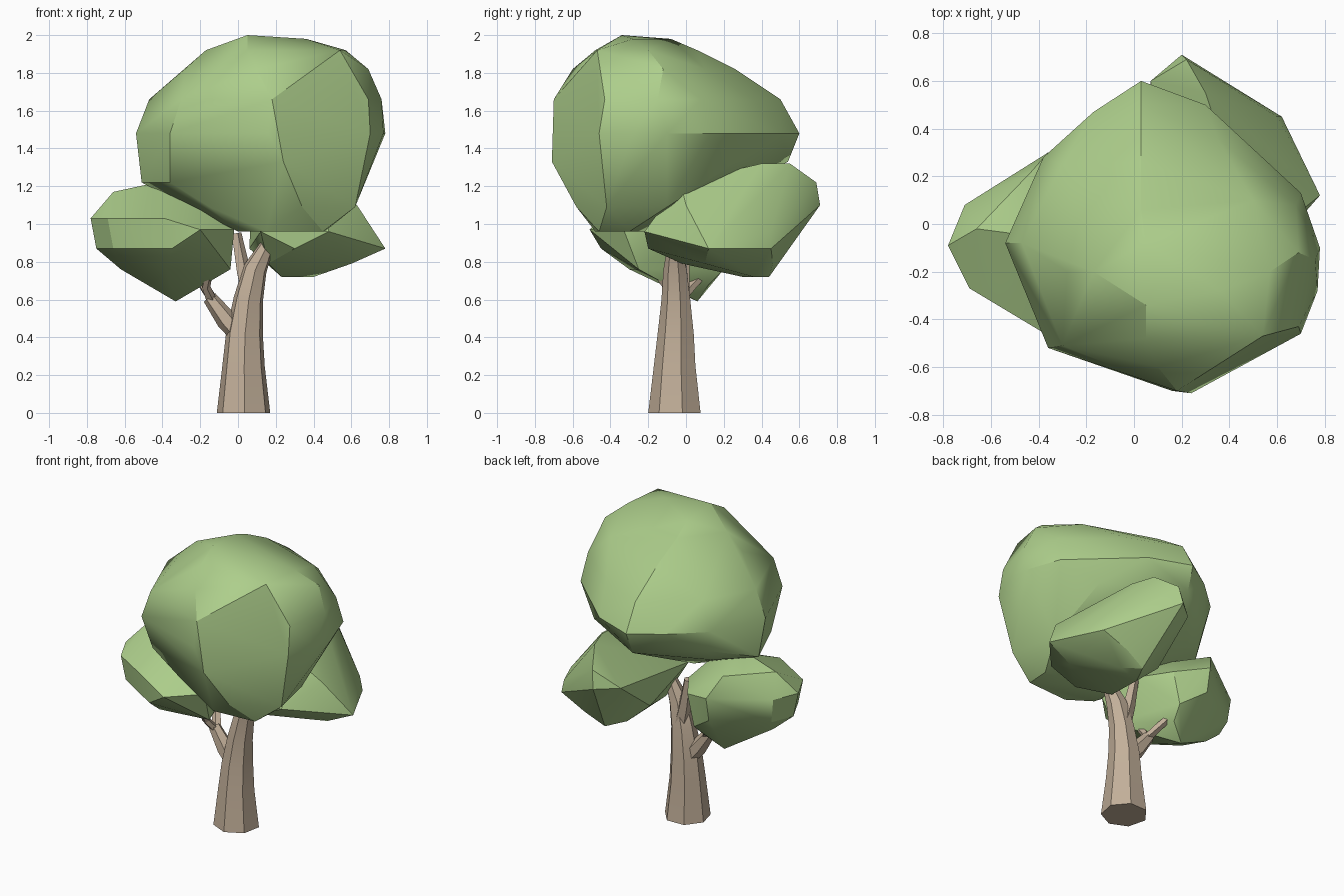
import bpy, bmesh, math
from mathutils import Vector


def material(name, rgb):
    m = bpy.data.materials.new(name)
    m.diffuse_color = (*rgb, 1)
    return m


LEAF = material("leaf_green", (0.42, 0.62, 0.26))
BARK = material("bark", (0.54, 0.43, 0.32))


def finish(bm, name, mat, angle):
    bmesh.ops.recalc_face_normals(bm, faces=bm.faces)
    me = bpy.data.meshes.new(name)
    bm.to_mesh(me)
    bm.free()
    me.materials.append(mat)
    ob = bpy.data.objects.new(name, me)
    bpy.context.collection.objects.link(ob)
    bpy.ops.object.select_all(action='DESELECT')
    ob.select_set(True)
    bpy.context.view_layer.objects.active = ob
    bpy.ops.object.shade_smooth_by_angle(angle=math.radians(angle))
    return ob


def clump(name, sections):
    """Faceted foliage: convex skin around horizontal cross-sections."""
    bm = bmesh.new()
    for z, outline in sections:
        for x, y in outline:
            bm.verts.new((x, y, z))
    bmesh.ops.convex_hull(bm, input=bm.verts)
    bmesh.ops.delete(bm, geom=[v for v in bm.verts if not v.link_faces], context='VERTS')
    return finish(bm, name, LEAF, 28)


def limb(name, path, sides, turn=0.0):
    """Tapered low-poly limb through (x, y, z, radius) stations."""
    bm = bmesh.new()
    rings = []
    for i, (x, y, z, r) in enumerate(path):
        a, b = Vector(path[max(i - 1, 0)][:3]), Vector(path[min(i + 1, len(path) - 1)][:3])
        axis = (b - a).normalized() if i else Vector((0, 0, 1))
        q = Vector((0, 0, 1)).rotation_difference(axis)
        ring = []
        for k in range(sides):
            t = turn + 2 * math.pi * k / sides
            ring.append(bm.verts.new(Vector((x, y, z)) + q @ Vector((r * math.cos(t), r * math.sin(t), 0))))
        rings.append(ring)
    for lo, hi in zip(rings, rings[1:]):
        for k in range(sides):
            j = (k + 1) % sides
            bm.faces.new((lo[k], lo[j], hi[j], hi[k]))
    bm.faces.new(rings[0][::-1])
    bm.faces.new(rings[-1])
    return finish(bm, name, BARK, 25)


# Large upper crown, undercut towards the back
clump("main_crown", [
    (0.96, [(0.0, -0.38), (0.15, -0.48), (0.45, -0.46), (0.46, -0.3), (0.08, -0.2)]),
    (1.09, [(0.34, -0.58), (0.62, -0.42), (-0.15, -0.42), (0.55, -0.1)]),
    (1.22, [(-0.51, -0.05), (-0.3, 0.15), (-0.36, -0.4)]),
    (1.33, [(0.24, -0.71), (0.02, 0.54), (0.5, 0.27), (-0.35, 0.25), (0.7, -0.25)]),
    (1.48, [(0.78, -0.1), (0.77, -0.28), (0.7, -0.46), (0.16, -0.7), (-0.36, -0.52),
            (-0.54, -0.08), (-0.38, 0.28), (-0.17, 0.47), (0.03, 0.6), (0.3, 0.5), (0.7, 0.13)]),
    (1.66, [(0.76, -0.15), (0.69, -0.43), (0.18, -0.7), (-0.3, -0.51), (-0.47, -0.08),
            (-0.3, 0.25), (0.03, 0.5), (0.35, 0.36), (0.68, 0.08)]),
    (1.82, [(0.69, -0.12), (0.1, -0.6), (-0.28, -0.2), (0.03, 0.26), (0.5, 0.1)]),
    (1.92, [(0.54, -0.47), (0.05, -0.48), (-0.17, -0.2), (0.03, 0.06), (0.57, -0.2)]),
    (1.98, [(0.05, -0.08), (0.36, -0.28)]),
    (2.0, [(0.05, -0.34)]),
])

# Lower clump on the left
clump("left_clump", [
    (0.59, [(-0.33, 0.06)]),
    (0.68, [(-0.22, 0.12), (-0.45, -0.08)]),
    (0.76, [(-0.62, -0.05), (-0.38, -0.3), (-0.04, -0.25), (-0.2, 0.2)]),
    (0.87, [(-0.75, -0.08), (-0.66, -0.26), (-0.35, -0.45), (-0.36, 0.27), (-0.69, 0.07)]),
    (0.97, [(-0.02, -0.33), (-0.2, -0.51), (-0.02, 0.0), (-0.15, 0.2)]),
    (1.03, [(-0.78, -0.09), (-0.69, -0.27), (-0.39, -0.45), (-0.71, 0.08), (-0.36, 0.3)]),
    (1.17, [(-0.66, -0.02), (-0.43, 0.22), (-0.2, -0.1)]),
    (1.22, [(-0.43, -0.05)]),
])

# Lower clump on the right, rising to the back
clump("right_clump", [
    (0.72, [(0.4, 0.36), (0.23, 0.3), (0.3, 0.44)]),
    (0.79, [(0.16, -0.02), (0.6, 0.1), (0.44, 0.46)]),
    (0.87, [(0.78, 0.12), (0.62, 0.45), (0.3, -0.2), (0.06, 0.3)]),
    (0.96, [(0.12, -0.2), (0.48, -0.22), (0.6, 0.45)]),
    (1.1, [(0.63, 0.0), (0.2, 0.71), (0.07, 0.6)]),
    (1.22, [(0.22, 0.69), (0.45, -0.03)]),
    (1.32, [(0.3, 0.55), (0.35, 0.4)]),
])

# Trunk with its forked top
limb("trunk", [(0.03, -0.055, 0, 0.145), (0.03, -0.055, 0.25, 0.115), (0.035, -0.05, 0.42, 0.1),
               (0.055, -0.05, 0.6, 0.08), (0.09, -0.055, 0.76, 0.065), (0.15, -0.06, 0.88, 0.04),
               (0.2, -0.06, 1.0, 0.03)], 7, 0.25)
limb("top_fork", [(0.06, -0.03, 0.62, 0.05), (0.025, -0.02, 0.76, 0.04), (-0.01, -0.01, 0.95, 0.028)], 5)

# Side branch with two twigs on the left
limb("left_branch", [(0.03, -0.05, 0.38, 0.06), (-0.06, -0.05, 0.49, 0.055),
                     (-0.15, -0.04, 0.61, 0.038)], 6)
limb("back_twig", [(-0.13, -0.04, 0.59, 0.035), (-0.18, 0.03, 0.67, 0.026), (-0.25, 0.13, 0.77, 0.018)], 5)
limb("front_twig", [(-0.14, -0.04, 0.59, 0.033), (-0.17, -0.1, 0.67, 0.024), (-0.14, -0.2, 0.8, 0.016)], 5)
